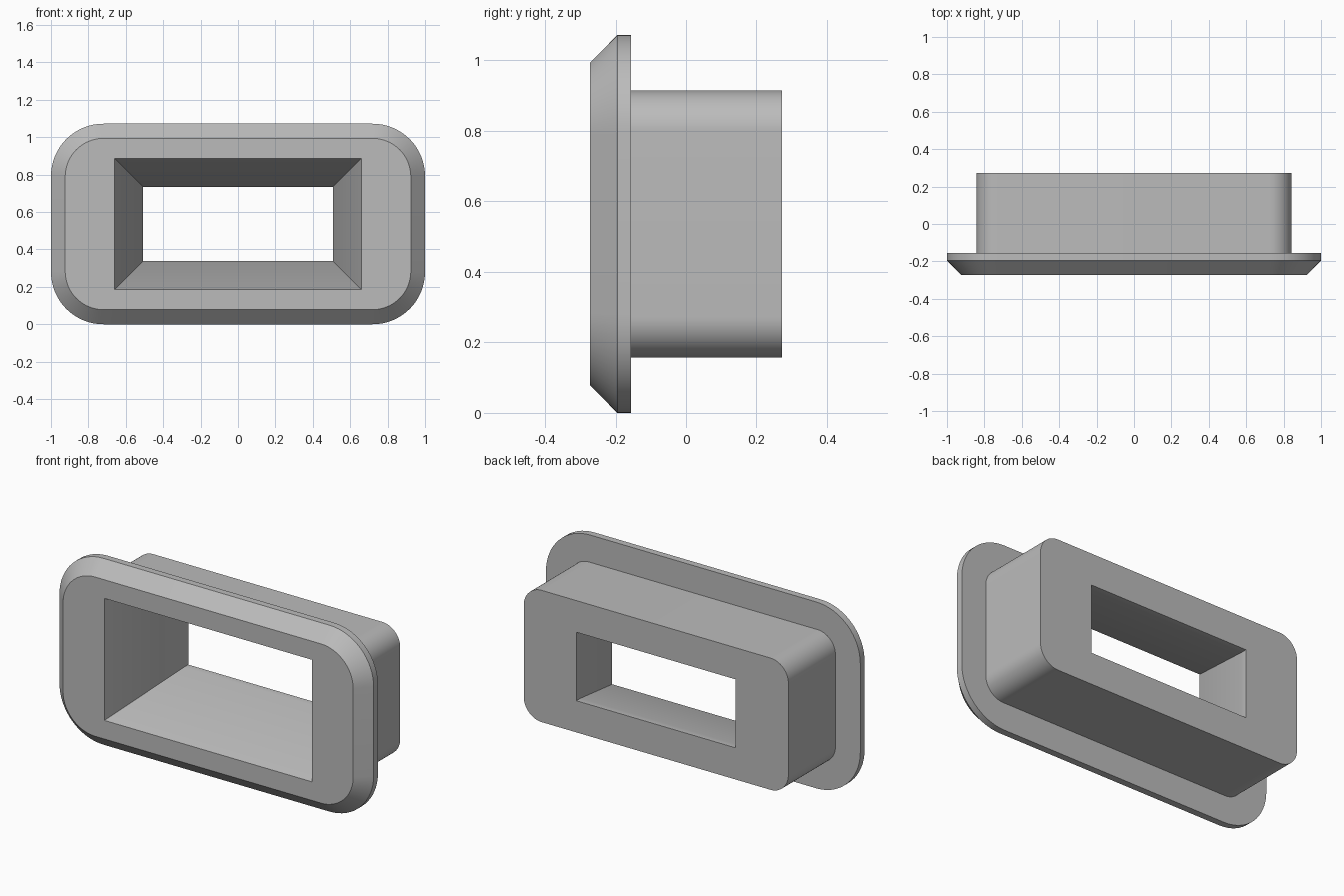
import bpy
import bmesh
from math import cos, sin, radians

default_cube = bpy.data.objects.get("Cube")
if default_cube:
    bpy.data.objects.remove(default_cube, do_unlink=True)

MID_Z = 0.536
STEPS = 16          # segments per rounded corner (even)
PER = STEPS + 1

grey = bpy.data.materials.new("plain grey")
grey.use_nodes = True
colour = (0.5, 0.5, 0.5, 1)
grey.diffuse_color = colour
grey.node_tree.nodes["Principled BSDF"].inputs["Base Color"].default_value = colour

bm = bmesh.new()
CORNERS = [(1, 1), (-1, 1), (-1, -1), (1, -1)]


def rounded_ring(half_x, half_z, radius, y):
    """Rounded rectangle of vertices in the plane at y."""
    ring = []
    for k, (sx, sz) in enumerate(CORNERS):
        for i in range(PER):
            a = radians(90 * (k + i / STEPS))
            x = sx * (half_x - radius) + radius * cos(a)
            z = sz * (half_z - radius) + radius * sin(a)
            ring.append(bm.verts.new((x, y, MID_Z + z)))
    return ring


def square_ring(half_x, half_z, y):
    return [bm.verts.new((sx * half_x, y, MID_Z + sz * half_z)) for sx, sz in CORNERS]


def bridge(a, b):
    n = len(a)
    for i in range(n):
        j = (i + 1) % n
        bm.faces.new((a[i], a[j], b[j], b[i]))


def frame_face(outer, inner):
    """Flat face between a rounded outline and a square-cornered hole."""
    n = len(outer)
    for k in range(4):
        start = k * PER + STEPS // 2
        side = [outer[(start + i) % n] for i in range(PER + 1)]
        bm.faces.new(side + [inner[(k + 1) % 4], inner[k]])


# Outer skin: bevelled flange, then the narrower sleeve behind it
outer = [
    rounded_ring(0.924, 0.458, 0.205, -0.272),
    rounded_ring(1.0, 0.536, 0.28, -0.195),
    rounded_ring(1.0, 0.536, 0.28, -0.156),
    rounded_ring(0.842, 0.379, 0.115, -0.156),
    rounded_ring(0.842, 0.379, 0.115, 0.272),
]
# Tapered opening with a short straight land at the back
inner = [
    square_ring(0.66, 0.351, -0.272),
    square_ring(0.507, 0.197, 0.235),
    square_ring(0.507, 0.197, 0.272),
]
for rings in (outer, inner):
    for a, b in zip(rings, rings[1:]):
        bridge(a, b)
frame_face(outer[0], inner[0])
frame_face(outer[-1], inner[-1])
bmesh.ops.recalc_face_normals(bm, faces=bm.faces[:])

mesh = bpy.data.meshes.new("flanged_sleeve")
bm.to_mesh(mesh)
bm.free()
mesh.materials.append(grey)
sleeve = bpy.data.objects.new("flanged_sleeve", mesh)
bpy.context.collection.objects.link(sleeve)

# Smooth corners, crisp edges
bpy.ops.object.select_all(action="DESELECT")
sleeve.select_set(True)
bpy.context.view_layer.objects.active = sleeve
bpy.ops.object.shade_smooth_by_angle(angle=radians(30))
